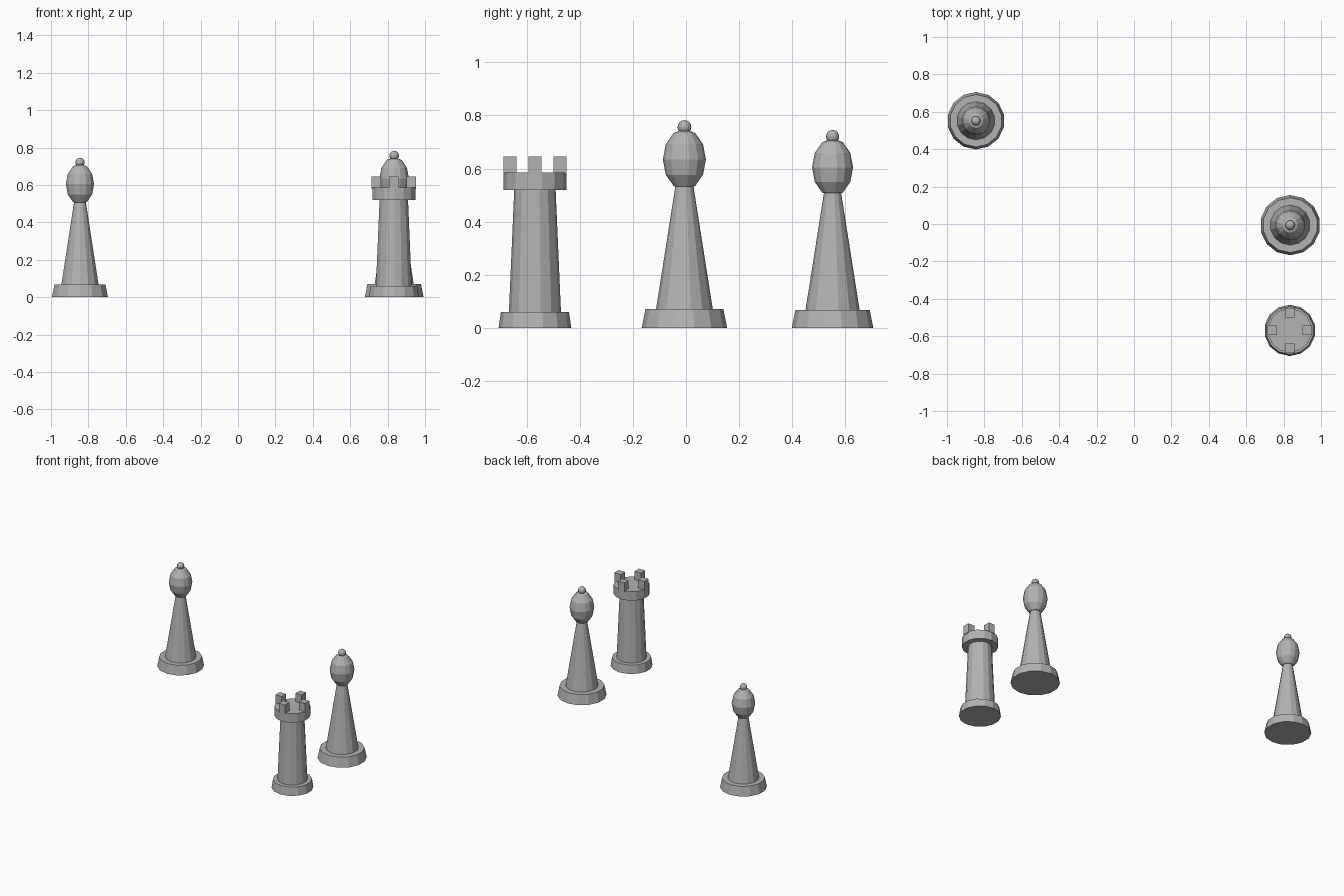
import bpy
import bmesh
from math import pi, sin, cos
from mathutils import Matrix

cube = bpy.data.objects.get("Cube")
if cube:
    bpy.data.objects.remove(cube)

SIDES = 14

stone = bpy.data.materials.new("grey stone")
stone.diffuse_color = (0.45, 0.45, 0.45, 1)
stone.use_nodes = True
stone.node_tree.nodes["Principled BSDF"].inputs["Base Color"].default_value = (0.45, 0.45, 0.45, 1)


def add_object(name, bm, place, scale):
    bmesh.ops.recalc_face_normals(bm, faces=bm.faces)
    mesh = bpy.data.meshes.new(name)
    bm.to_mesh(mesh)
    bm.free()
    mesh.materials.append(stone)
    obj = bpy.data.objects.new(name, mesh)
    obj.location = (place[0], place[1], 0)
    obj.scale = (scale, scale, scale)
    bpy.context.collection.objects.link(obj)


def tapered(name, place, scale, r1, r2, z1, z2):
    bm = bmesh.new()
    bmesh.ops.create_cone(bm, cap_ends=True, segments=SIDES, radius1=r1, radius2=r2, depth=z2 - z1,
                          matrix=Matrix.Translation((0, 0, (z1 + z2) / 2)))
    add_object(name, bm, place, scale)


def ball(name, place, scale, radius, height, z, segments, rings):
    bm = bmesh.new()
    bmesh.ops.create_uvsphere(bm, u_segments=segments, v_segments=rings, radius=1,
                              matrix=Matrix.Translation((0, 0, z)) @ Matrix.Diagonal((radius, radius, height, 1)))
    add_object(name, bm, place, scale)


def bishop(side, place, scale):
    tapered(side + "_bishop_base", place, scale, 0.161, 0.147, 0, 0.07)
    tapered(side + "_bishop_body", place, scale, 0.107, 0.033, 0.07, 0.54)
    ball(side + "_bishop_head", place, scale, 0.081, 0.115, 0.634, SIDES, 6)
    ball(side + "_bishop_finial", place, scale, 0.026, 0.026, 0.756, 12, 8)


def rook(place):
    tapered("rook_base", place, 1, 0.137, 0.128, 0, 0.06)
    tapered("rook_body", place, 1, 0.098, 0.078, 0.06, 0.52)
    tapered("rook_crown", place, 1, 0.118, 0.118, 0.52, 0.585)
    # Four battlements around the crown
    for i in range(4):
        a = i * pi / 2
        bm = bmesh.new()
        bmesh.ops.create_cube(bm, size=1, matrix=Matrix.Translation((0.094 * cos(a), 0.094 * sin(a), 0.612))
                              @ Matrix.Diagonal((0.05, 0.05, 0.066, 1)))
        add_object("rook_battlement_%d" % (i + 1), bm, place, 1)


bishop("right", (-0.845, 0.552), 0.953)
bishop("left", (0.835, -0.006), 1)
rook((0.833, -0.569))
